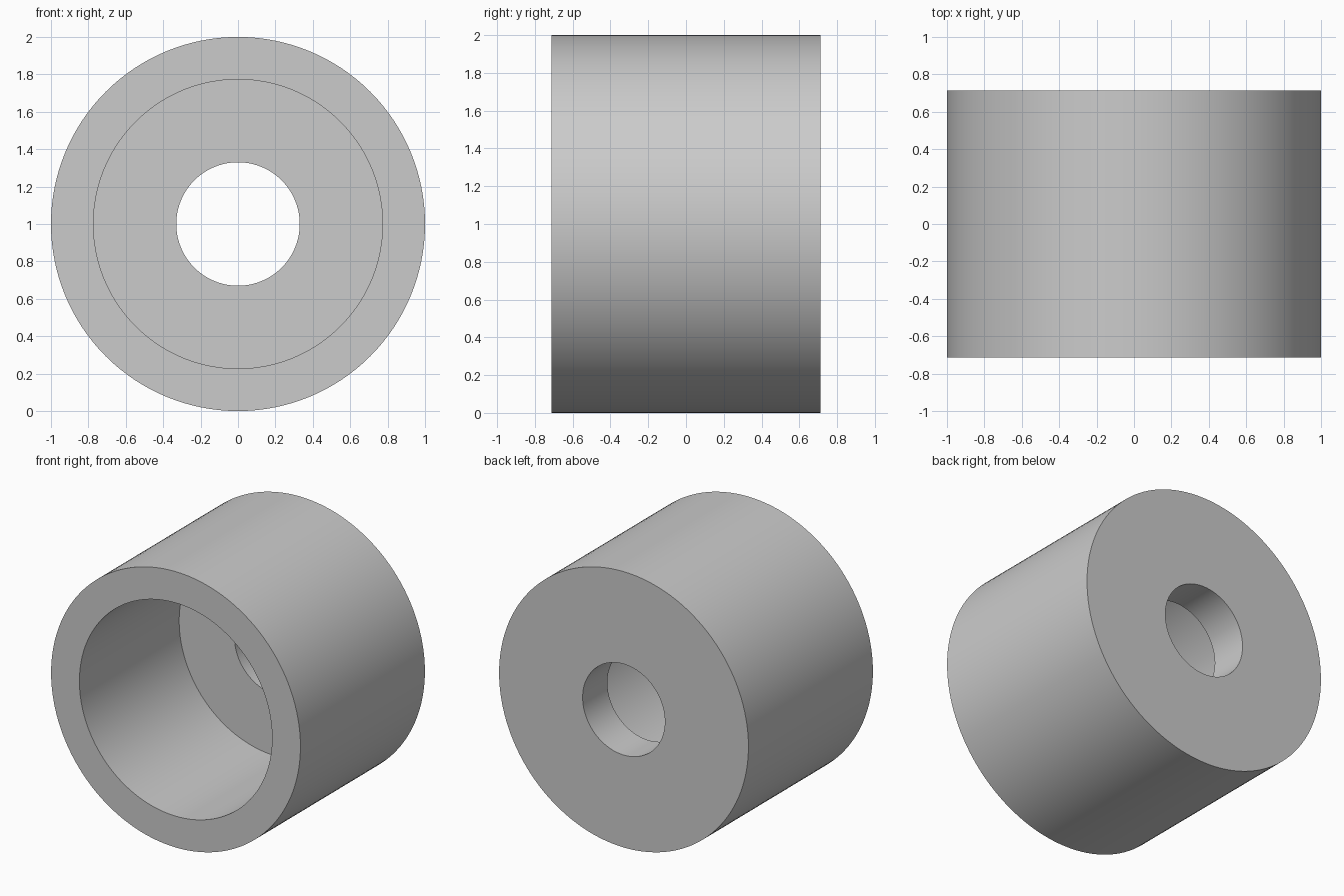
import bpy
import bmesh
import math
from mathutils import Matrix, Vector

cube = bpy.data.objects.get("Cube")
if cube:
    bpy.data.objects.remove(cube, do_unlink=True)

SEGMENTS = 128
CENTRE_Z = 1.0
HALF_LENGTH = 0.713
OUTER_R, POCKET_R, HOLE_R = 1.0, 0.773, 0.33
FLOOR_Y = 0.43

# Plain grey material
grey = bpy.data.materials.new("plain grey")
grey.use_nodes = True
colour = (0.6, 0.6, 0.6, 1.0)
grey.diffuse_color = colour
grey.node_tree.nodes["Principled BSDF"].inputs["Base Color"].default_value = colour

# Closed section (radius, y): outer wall, front rim, deep pocket, floor, through hole
section = [
    (OUTER_R, HALF_LENGTH),
    (OUTER_R, -HALF_LENGTH),
    (POCKET_R, -HALF_LENGTH),
    (POCKET_R, FLOOR_Y),
    (HOLE_R, FLOOR_Y),
    (HOLE_R, HALF_LENGTH),
]

# Stepped bushing: revolve the section around the y axis
bm = bmesh.new()
rings = []
for i in range(SEGMENTS):
    turn = Matrix.Rotation(math.tau * i / SEGMENTS, 3, 'Y')
    rings.append([bm.verts.new(turn @ Vector((r, y, 0)) + Vector((0, 0, CENTRE_Z)))
                  for r, y in section])
for i, ring in enumerate(rings):
    following = rings[(i + 1) % SEGMENTS]
    for j in range(len(section)):
        k = (j + 1) % len(section)
        bm.faces.new((ring[j], ring[k], following[k], following[j]))
bmesh.ops.recalc_face_normals(bm, faces=bm.faces)

mesh = bpy.data.meshes.new("stepped_bushing")
bm.to_mesh(mesh)
bm.free()
mesh.materials.append(grey)
bushing = bpy.data.objects.new("stepped_bushing", mesh)
bpy.context.collection.objects.link(bushing)

# Smooth round walls with crisp rims
bpy.ops.object.select_all(action='DESELECT')
bushing.select_set(True)
bpy.context.view_layer.objects.active = bushing
bpy.ops.object.shade_smooth_by_angle(angle=math.radians(30))
